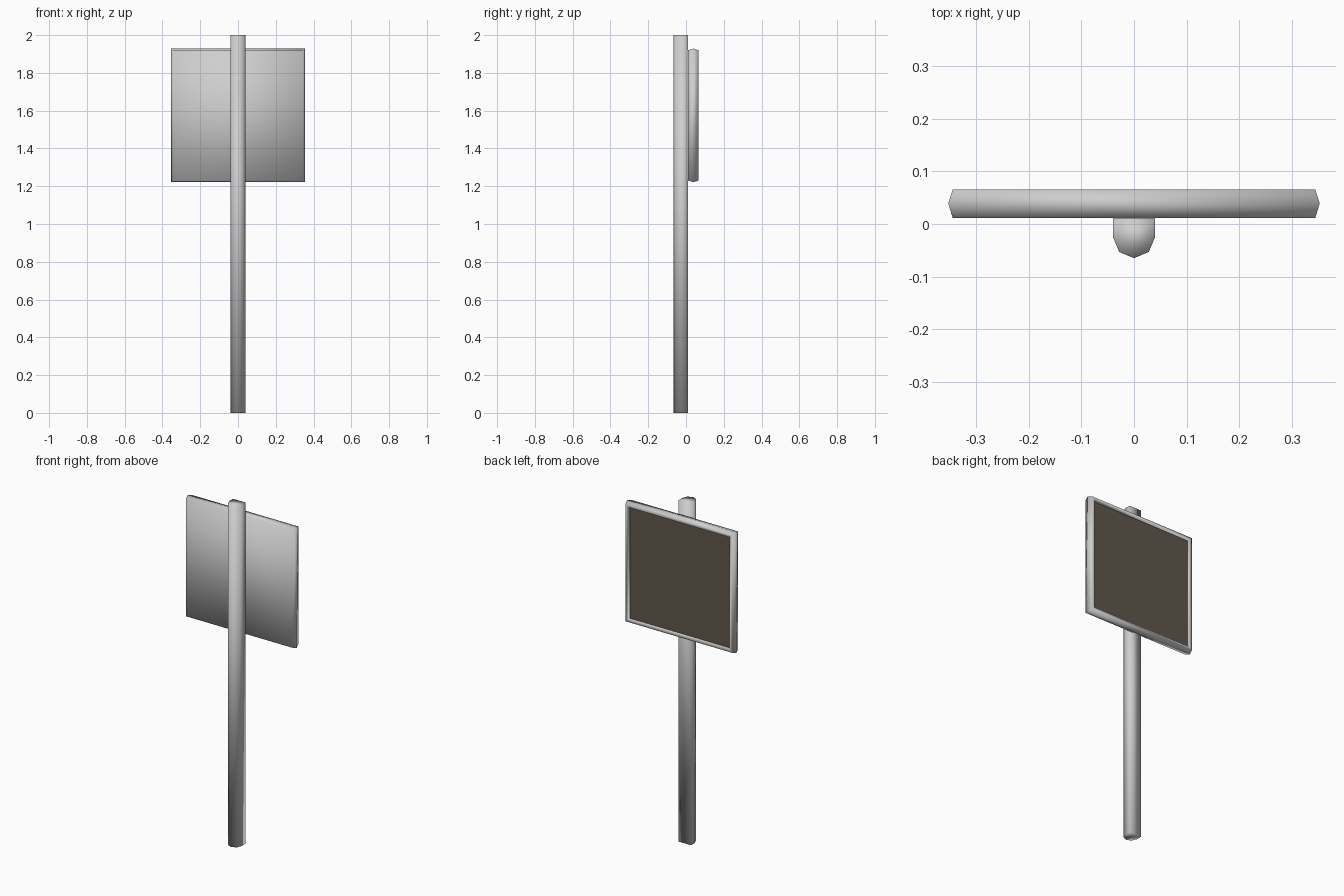
import bpy, bmesh, math

if "Cube" in bpy.data.objects:
    bpy.data.objects.remove(bpy.data.objects["Cube"])


def material(name, rgb):
    m = bpy.data.materials.new(name)
    m.diffuse_color = (*rgb, 1.0)
    m.use_nodes = True
    m.node_tree.nodes["Principled BSDF"].inputs["Base Color"].default_value = m.diffuse_color
    return m


def loft(name, rings, mat, cap_start=True, cap_end=True):
    """Skin a list of equal-sized closed rings into one smooth object."""
    bm = bmesh.new()
    loops = [[bm.verts.new(p) for p in ring] for ring in rings]
    n = len(loops[0])
    for a, b in zip(loops, loops[1:]):
        for i in range(n):
            j = (i + 1) % n
            bm.faces.new((a[i], a[j], b[j], b[i]))
    if cap_start:
        bm.faces.new(loops[0][::-1])
    if cap_end:
        bm.faces.new(loops[-1])
    for f in bm.faces:
        f.smooth = True
    me = bpy.data.meshes.new(name)
    bm.to_mesh(me)
    bm.free()
    me.materials.append(mat)
    ob = bpy.data.objects.new(name, me)
    bpy.context.collection.objects.link(ob)
    return ob


def square(half, y, zc=1.575):
    """Square ring facing +y."""
    return [(sx * half, y, zc + sz * half)
            for sx, sz in ((1, -1), (-1, -1), (-1, 1), (1, 1))][::-1]


grey = material("grey metal", (0.62, 0.62, 0.62))
brown = material("dark brown", (0.12, 0.095, 0.07))

# Post: half-octagon front with a flat back
profile = [(0.04 * math.cos(math.radians(a)), -0.025 + 0.04 * math.sin(math.radians(a)))
           for a in range(180, 361, 45)]
profile += [(0.04, 0.011), (-0.04, 0.011)]
loft("post", [[(x, y, z) for x, y in profile] for z in (0.0, 2.0)], grey)

# Sign panel: bulging edge, raised rim and recess at the back
rings = [square(0.345, 0.011), square(0.3535, 0.039), square(0.345, 0.066),
         square(0.328, 0.066), square(0.328, 0.052)]
panel = loft("sign_panel", rings, grey, cap_end=False)

# Sign face: flat plate closing the recess
face = loft("sign_face", [square(0.328, 0.052)], brown, cap_start=False)

# Consistent outward normals on the panel and plate
for ob in (panel, face):
    bm = bmesh.new()
    bm.from_mesh(ob.data)
    bm.faces.ensure_lookup_table()
    ref = min(bm.faces, key=lambda f: f.calc_center_median().y) if ob is panel else bm.faces[0]
    ref.normal_update()
    want = -1 if ob is panel else 1
    if ref.normal.y * want < 0:
        bmesh.ops.reverse_faces(bm, faces=bm.faces)
    bm.to_mesh(ob.data)
    bm.free()
